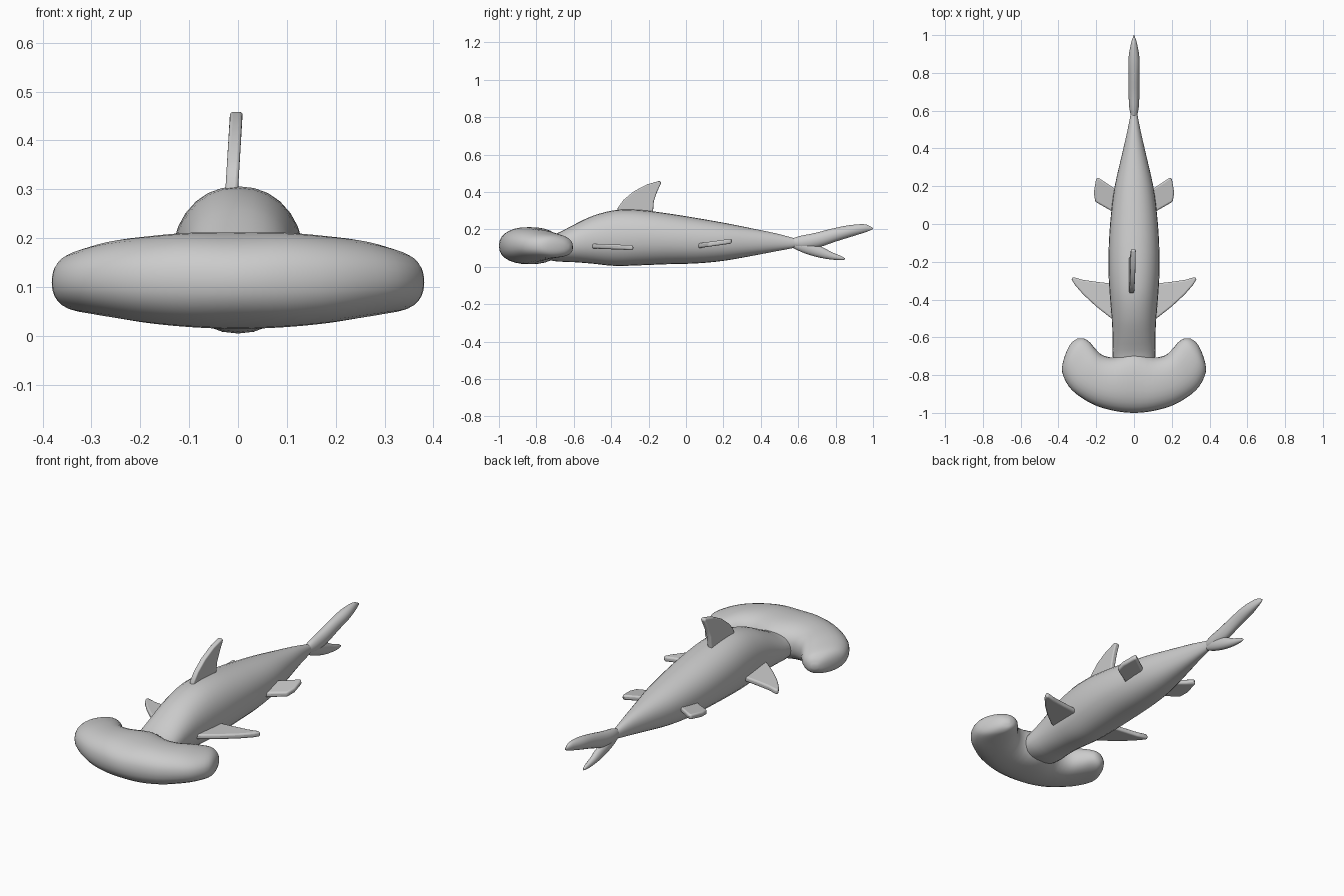
import bpy, bmesh, math
from mathutils import Vector

if "Cube" in bpy.data.objects:
    bpy.data.objects.remove(bpy.data.objects["Cube"])


def finish(name, bm):
    bmesh.ops.recalc_face_normals(bm, faces=bm.faces)
    mesh = bpy.data.meshes.new(name)
    bm.to_mesh(mesh)
    bm.free()
    ob = bpy.data.objects.new(name, mesh)
    bpy.context.collection.objects.link(ob)
    for p in mesh.polygons:
        p.use_smooth = True
    return ob


def catmull(a, b, c, d, t):
    return 0.5 * (2*b + (c-a)*t + (2*a-5*b+4*c-d)*t*t + (3*b-a-3*c+d)*t**3)


def loft(name, sections, axis, power=2.0, steps=3, sides=28):
    """Skin over sections (P, Q, w): the section spans P to Q, half width w along axis."""
    axis = Vector(axis)
    s = [(Vector(p), Vector(q), w) for p, q, w in sections]
    dense = []
    for i in range(len(s) - 1):
        quad = [s[max(i-1, 0)], s[i], s[i+1], s[min(i+2, len(s)-1)]]
        for k in range(steps):
            dense.append([catmull(*[g[j] for g in quad], k/steps) for j in range(3)])
    dense.append(s[-1])
    bm = bmesh.new()
    rings = []
    for p, q, w in dense:
        mid, half, ring = (p+q)/2, (q-p)/2, []
        for k in range(sides):
            a = 2*math.pi*k/sides
            c, n = math.cos(a), math.sin(a)
            c = math.copysign(abs(c)**(2/power), c)
            n = math.copysign(abs(n)**(2/power), n)
            ring.append(bm.verts.new(mid + half*c + axis*w*n))
        rings.append(ring)
    for r0, r1 in zip(rings, rings[1:]):
        for k in range(sides):
            m = (k+1) % sides
            bm.faces.new((r0[k], r0[m], r1[m], r1[k]))
    bm.faces.new(rings[0])
    bm.faces.new(rings[-1])
    return finish(name, bm)


def fin(name, outline, axis, half):
    """Flat plate with rounded rims."""
    bm = bmesh.new()
    ax = Vector(axis) * half
    a = [bm.verts.new(Vector(p) - ax) for p in outline]
    b = [bm.verts.new(Vector(p) + ax) for p in outline]
    bm.faces.new(a)
    bm.faces.new(b)
    for i in range(len(a)):
        j = (i+1) % len(a)
        bm.faces.new((a[i], a[j], b[j], b[i]))
    ob = finish(name, bm)
    bev = ob.modifiers.new("round", 'BEVEL')
    bev.width, bev.segments, bev.limit_method = half*0.65, 3, 'ANGLE'
    bev.angle_limit = math.radians(50)
    bpy.ops.object.select_all(action='DESELECT')
    ob.select_set(True)
    bpy.context.view_layer.objects.active = ob
    bpy.ops.object.shade_smooth_by_angle(angle=math.radians(40))
    return ob


# body: y, bottom z, top z, half width
body = [(-.80, .05, .16, .10), (-.70, .03, .175, .113), (-.60, .025, .225, .113),
        (-.50, .017, .272, .118), (-.38, .005, .303, .128), (-.25, .008, .304, .135),
        (-.10, .014, .286, .133), (.05, .018, .262, .122), (.20, .032, .236, .102),
        (.35, .058, .206, .068), (.48, .083, .179, .038), (.57, .10, .155, .020),
        (.60, .112, .145, .014)]
loft("body", [((0, y, b), (0, y, t), w) for y, b, t, w in body], (1, 0, 0), 2.15)

# hammer head: front point, back point, bottom z, top z
head = [(0, -1, 0, -.67, .014, .212), (.10, -.99, .10, -.705, .018, .211),
        (.20, -.962, .165, -.695, .026, .204), (.285, -.915, .205, -.66, .036, .196),
        (.345, -.86, .23, -.63, .044, .184), (.38, -.785, .252, -.612, .05, .172),
        (.373, -.72, .268, -.606, .056, .16), (.348, -.655, .283, -.605, .07, .14),
        (.325, -.622, .30, -.607, .092, .115)]
side = [((fx, fy, (b+t)/2), (bx, by, (b+t)/2), (t-b)/2) for fx, fy, bx, by, b, t in head]
other = [((-p[0], p[1], p[2]), (-q[0], q[1], q[2]), w) for p, q, w in side[:0:-1]]
loft("hammer_head", other + side, (0, 0, 1), 2.3)

# tail lobes: lower/rear edge point, upper edge point, half thickness
upper = [((.565, .112), (.565, .15), .014), ((.62, .095), (.61, .165), .025),
         ((.71, .105), (.69, .181), .029), ((.80, .135), (.78, .204), .029),
         ((.89, .163), (.87, .222), .029), ((.96, .185), (.95, .228), .016),
         ((.99, .197), (.985, .217), .006), ((1.0, .203), (.999, .208), .002)]
lower = [((.565, .105), (.57, .145), .012), ((.62, .078), (.64, .14), .022),
         ((.69, .055), (.72, .11), .022), ((.76, .041), (.78, .078), .017),
         ((.82, .036), (.83, .058), .010), ((.848, .038), (.85, .045), .003)]
for nm, lobe in (("tail_upper_lobe", upper), ("tail_lower_lobe", lower)):
    loft(nm, [((0, *p), (0, *q), w) for p, q, w in lobe], (1, 0, 0), sides=20)

# dorsal fin, leaning back
dorsal = [(-.365, .27), (-.365, .315), (-.335, .357), (-.28, .403), (-.21, .44), (-.14, .46),
          (-.132, .45), (-.155, .40), (-.172, .35), (-.178, .27)]
fin("dorsal_fin", [(-.008 + (z-.38)*.06, y, z) for y, z in dorsal], (1, 0, 0), .013)

# paired fins, root hidden inside the body
pectoral = [(.08, -.52), (.13, -.492), (.20, -.437), (.27, -.372), (.315, -.32), (.333, -.288),
            (.318, -.282), (.27, -.296), (.20, -.306), (.08, -.32)]
pelvic = [(.06, .03), (.13, .075), (.205, .118), (.213, .165), (.20, .242), (.188, .245),
          (.155, .222), (.06, .16)]
for s, nm in ((1, "left"), (-1, "right")):
    fin(nm + "_pectoral_fin", [(s*x, y, .107 - (y+.4)*.04) for x, y in pectoral],
        (0, 0, 1), .013)
    fin(nm + "_pelvic_fin", [(s*x, y, .123 + (y-.14)*.14) for x, y in pelvic],
        (0, 0, 1), .013)
